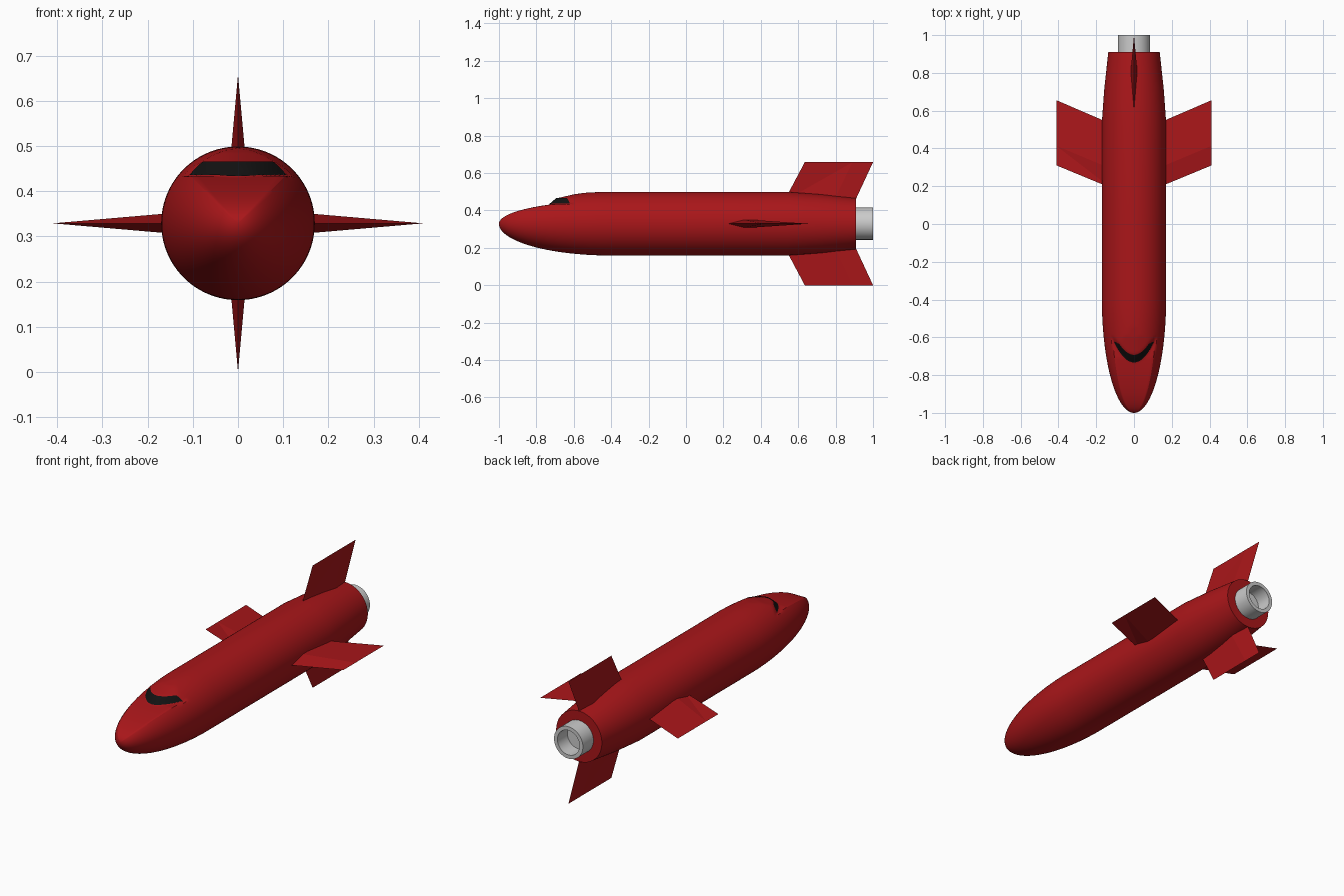
import bpy, bmesh, math
from mathutils import Matrix

if "Cube" in bpy.data.objects:
    bpy.data.objects.remove(bpy.data.objects["Cube"])

CZ = 0.329   # height of the long axis
R = 0.17     # hull radius


def material(name, color):
    m = bpy.data.materials.new(name)
    m.diffuse_color = (*color, 1)
    m.use_nodes = True
    m.node_tree.nodes["Principled BSDF"].inputs["Base Color"].default_value = m.diffuse_color
    return m


red = material("red_paint", (0.4, 0.008, 0.01))
black = material("dark_glass", (0.006, 0.006, 0.006))


def add_object(name, bm, mat=None, smooth=True):
    bmesh.ops.recalc_face_normals(bm, faces=bm.faces)
    me = bpy.data.meshes.new(name)
    bm.to_mesh(me)
    bm.free()
    ob = bpy.data.objects.new(name, me)
    bpy.context.collection.objects.link(ob)
    if mat:
        me.materials.append(mat)
    if smooth:
        bpy.ops.object.select_all(action='DESELECT')
        ob.select_set(True)
        bpy.context.view_layer.objects.active = ob
        bpy.ops.object.shade_smooth_by_angle(angle=math.radians(30))
    return ob


def interp(points, v):
    for (a, fa), (b, fb) in zip(points, points[1:]):
        if v <= b:
            return fa + (fb - fa) * max(0, (v - a) / (b - a))
    return points[-1][1]


def radius(y):
    if y < -0.4:
        return R * math.sqrt(max(0, 1 - ((y + 0.4) / 0.6) ** 2))
    return interp([(0.54, R), (0.72, 0.157), (0.91, 0.136)], y)


# Upper limit of the hull: flattened nose, sloping windscreen, then roof
BEND = 9.6
RAMP = [(-0.73, 0), (-0.69, 0.031), (-0.6, 0.052), (-0.4, 0.08)]


def crown(x, y):
    nose = min(0.434, CZ + 0.72 * radius(y))
    return nose + interp(RAMP, y - BEND * x * x)


def loft(bm, rings):
    for a, b in zip(rings, rings[1:]):
        for i in range(len(a)):
            j = (i + 1) % len(a)
            bm.faces.new((a[i], a[j], b[j], b[i]))


# Hull
SEG = 96
ys = [-1 + 0.6 * (1 - math.cos(i / 90 * math.pi / 2)) for i in range(1, 91)]
ys += [0, 0.54, 0.63, 0.72, 0.82, 0.91]
bm = bmesh.new()
rings = []
for y in ys:
    ring = []
    for i in range(SEG):
        a = 2 * math.pi * i / SEG
        x, z = radius(y) * math.cos(a), CZ + radius(y) * math.sin(a)
        if y < -0.4:
            z = min(z, crown(x, y))
        ring.append(bm.verts.new((x, y, z)))
    rings.append(ring)
loft(bm, rings)
tip = bm.verts.new((0, -1, CZ))
for i in range(SEG):
    bm.faces.new((tip, rings[0][(i + 1) % SEG], rings[0][i]))
bm.faces.new(rings[-1])
add_object("hull", bm, red)

# Windscreen, a curved strip lying on the slope
bm = bmesh.new()
rows = []
COLS, STEPS = 48, 6
for i in range(COLS + 1):
    x = -0.107 + 0.214 * i / COLS
    top = interp([(0, 0.04), (0.078, 0.04), (0.095, 0.02), (0.107, 0.002)], abs(x))
    row = []
    for k in range(STEPS + 1):
        y = -0.732 + top * k / STEPS + BEND * x * x
        skin = CZ + math.sqrt(max(0, radius(y) ** 2 - x * x))
        row.append(bm.verts.new((x, y - 0.001, min(skin, crown(x, y)) + 0.0025)))
    rows.append(row)
for a, b in zip(rows, rows[1:]):
    for k in range(STEPS):
        bm.faces.new((a[k], b[k], b[k + 1], a[k + 1]))
add_object("windscreen", bm, black)

# Hollow exhaust nozzle
bm = bmesh.new()
rings = []
for r, y in [(0.086, 0.9), (0.086, 1.0), (0.066, 1.0), (0.066, 0.915)]:
    rings.append([bm.verts.new((r * math.cos(2 * math.pi * i / 48), y,
                                CZ + r * math.sin(2 * math.pi * i / 48)))
                  for i in range(48)])
loft(bm, rings)
bm.faces.new(rings[0])
bm.faces.new(rings[-1])
add_object("nozzle", bm)


# Fins: diamond section at the root, knife edge at the tip
def fin(name, angle, root, tip, reach, thick, peak):
    bm = bmesh.new()
    mid = root[0] + (root[1] - root[0]) * peak
    a, b = bm.verts.new((0, root[0], 0.12)), bm.verts.new((0, root[1], 0.12))
    l, r = bm.verts.new((-thick, mid, 0.12)), bm.verts.new((thick, mid, 0.12))
    c, d = bm.verts.new((0, tip[0], reach)), bm.verts.new((0, tip[1], reach))
    e = bm.verts.new((0, tip[0] + (tip[1] - tip[0]) * peak, reach))
    for s in (l, r):
        bm.faces.new((a, s, e, c))
        bm.faces.new((s, b, d, e))
    bm.faces.new((a, l, b, r))
    bm.transform(Matrix.Translation((0, 0, CZ)) @ Matrix.Rotation(math.radians(angle), 4, 'Y'))
    add_object(name, bm, red, smooth=False)


for name, angle in (("upper_fin", 0), ("lower_fin", 180)):
    fin(name, angle, (0.524, 0.903), (0.635, 1.0), 0.329, 0.019, 0.7)
for name, angle in (("right_wing", 90), ("left_wing", -90)):
    fin(name, angle, (0.19, 0.53), (0.31, 0.655), 0.41, 0.025, 0.3)
